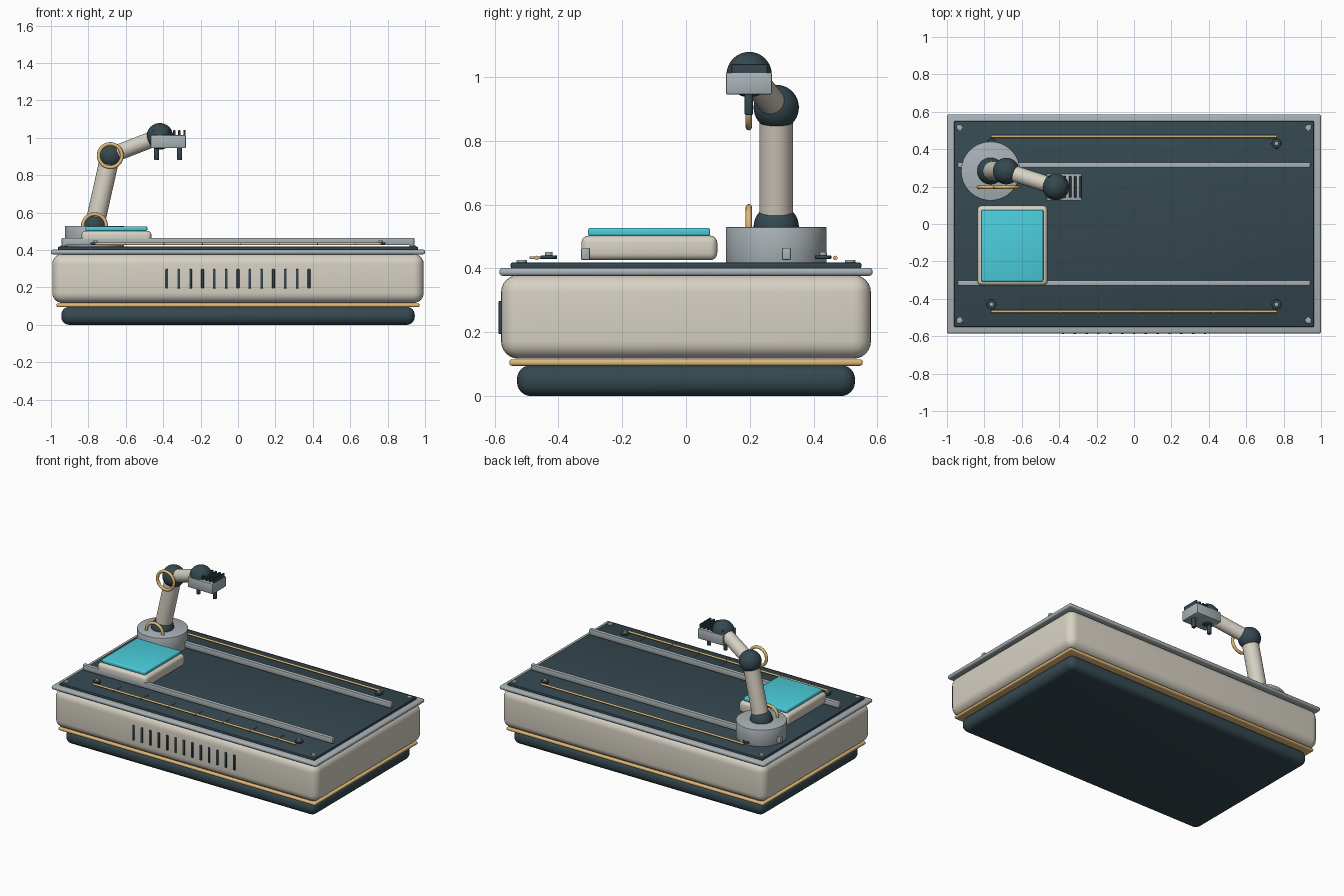
import bpy, math
from mathutils import Vector

if "Cube" in bpy.data.objects:
    bpy.data.objects.remove(bpy.data.objects["Cube"])


def material(name, rgb):
    m = bpy.data.materials.new(name)
    m.diffuse_color = (*rgb, 1)
    m.use_nodes = True
    m.node_tree.nodes["Principled BSDF"].inputs["Base Color"].default_value = m.diffuse_color
    return m


CREAM = material("cream", (0.68, 0.64, 0.55))
DARK = material("dark_slate", (0.035, 0.065, 0.08))
GREY = material("cool_grey", (0.40, 0.45, 0.47))
GOLD = material("gold", (0.74, 0.48, 0.18))
CYAN = material("cyan", (0.07, 0.62, 0.72))


def finish(name, mat):
    o = bpy.context.object
    o.name = name
    o.data.materials.append(mat)
    bpy.ops.object.shade_smooth_by_angle(angle=math.radians(35))
    return o


def box(name, mat, lo, hi, bevel=0.0, segments=3):
    lo, hi = Vector(lo), Vector(hi)
    bpy.ops.mesh.primitive_cube_add(size=1, location=(lo + hi) / 2)
    o = bpy.context.object
    o.scale = hi - lo
    bpy.ops.object.transform_apply(location=False, rotation=False, scale=True)
    if bevel:
        b = o.modifiers.new("bevel", "BEVEL")
        b.width, b.segments = bevel, segments
        bpy.ops.object.modifier_apply(modifier=b.name)
    return finish(name, mat)


def slab(name, mat, x, y, z0, z1, bevel=0.0, segments=3):
    return box(name, mat, (-x, -y, z0), (x, y, z1), bevel, segments)


def rod(name, mat, a, b, r, sides=32, bevel=0.0):
    a, b = Vector(a), Vector(b)
    d = b - a
    bpy.ops.mesh.primitive_cylinder_add(vertices=sides, radius=r, depth=d.length, location=(a + b) / 2,
                                        rotation=d.to_track_quat("Z", "Y").to_euler())
    if bevel:
        m = bpy.context.object.modifiers.new("bevel", "BEVEL")
        m.width, m.segments, m.limit_method = bevel, 2, "ANGLE"
        bpy.ops.object.modifier_apply(modifier=m.name)
    return finish(name, mat)


def ball(name, mat, p, r):
    bpy.ops.mesh.primitive_uv_sphere_add(segments=40, ring_count=20, radius=r, location=p)
    return finish(name, mat)


def ring(name, p, r, tube):
    bpy.ops.mesh.primitive_torus_add(major_radius=r, minor_radius=tube, major_segments=48, minor_segments=12,
                                     location=p, rotation=(math.pi / 2, 0, 0))
    return finish(name, GOLD)


# Chassis, stacked from the floor up
slab("plinth", DARK, 0.945, 0.53, 0.0, 0.097, 0.044, 6)
slab("gold_trim", GOLD, 0.97, 0.554, 0.095, 0.115, 0.008)
slab("body", CREAM, 0.993, 0.58, 0.117, 0.38, 0.055, 6)
slab("top_rim", GREY, 1.0, 0.585, 0.377, 0.402, 0.010)
slab("deck", DARK, 0.962, 0.55, 0.400, 0.418, 0.005, 2)

# Front vent slots
for i in range(13):
    x = -0.38 + i * 0.0633
    box("vent_slot", DARK, (x - 0.007, -0.588, 0.195), (x + 0.007, -0.57, 0.298), 0.003, 2)

# Deck fittings mirrored front to back
for s in (-1, 1):
    box("rail", GREY, (-0.943, s * 0.315 - 0.014, 0.426), (0.943, s * 0.315 + 0.014, 0.465), 0.005, 2)
    rod("gold_rod", GOLD, (-0.765, s * 0.468, 0.433), (0.765, s * 0.468, 0.433), 0.007, 16)
    for sx in (-1, 1):
        rod("corner_bolt", GREY, (sx * 0.932, s * 0.515, 0.416), (sx * 0.932, s * 0.515, 0.427), 0.016, 24, 0.003)
        kx, ky = sx * 0.762, s * 0.43
        rod("knob_disc", DARK, (kx, ky, 0.430), (kx, ky, 0.441), 0.026, 24, 0.003)
        rod("knob_cap", GREY, (kx, ky, 0.440), (kx, ky, 0.452), 0.012, 16, 0.003)

# Scale ticks across the front rod
for i in range(7):
    x = -0.6 + i * 0.205
    box("scale_tick", GREY, (x - 0.002, -0.49, 0.430), (x + 0.002, -0.405, 0.438))

# Control pad
box("pad_case", CREAM, (-0.837, -0.328, 0.426), (-0.463, 0.098, 0.503), 0.022, 4)
box("pad_screen", CYAN, (-0.815, -0.307, 0.502), (-0.485, 0.076, 0.527), 0.007)

# Arm
shoulder = Vector((-0.767, 0.283, 0.53))
elbow = Vector((-0.683, 0.283, 0.905))
wrist = Vector((-0.418, 0.198, 1.008))
rod("arm_turntable", GREY, (shoulder.x, shoulder.y, 0.415), shoulder, 0.158, 64, 0.004)
for name, p in (("shoulder", shoulder), ("elbow", elbow), ("wrist", wrist)):
    ball(name + "_joint", DARK, p, 0.071)
    if name != "wrist":
        ring(name + "_ring", (p.x, 0.197, p.z), 0.062, 0.010)
rod("upper_arm", CREAM, shoulder, elbow, 0.052, 40)
rod("forearm", CREAM, elbow, wrist, 0.043, 40)

# Gripper head with cooling fins and fingers
box("gripper_head", GREY, (-0.467, 0.125, 0.945), (-0.278, 0.270, 1.015), 0.006, 2)
for i in range(7):
    x = -0.451 + i * 0.0275
    box("gripper_fin", DARK, (x - 0.006, 0.142, 1.01), (x + 0.006, 0.256, 1.041), 0.002, 1)
for x in (-0.435, -0.312):
    rod("gripper_finger", DARK, (x, 0.197, 0.95), (x, 0.197, 0.882), 0.013, 20, 0.003)
